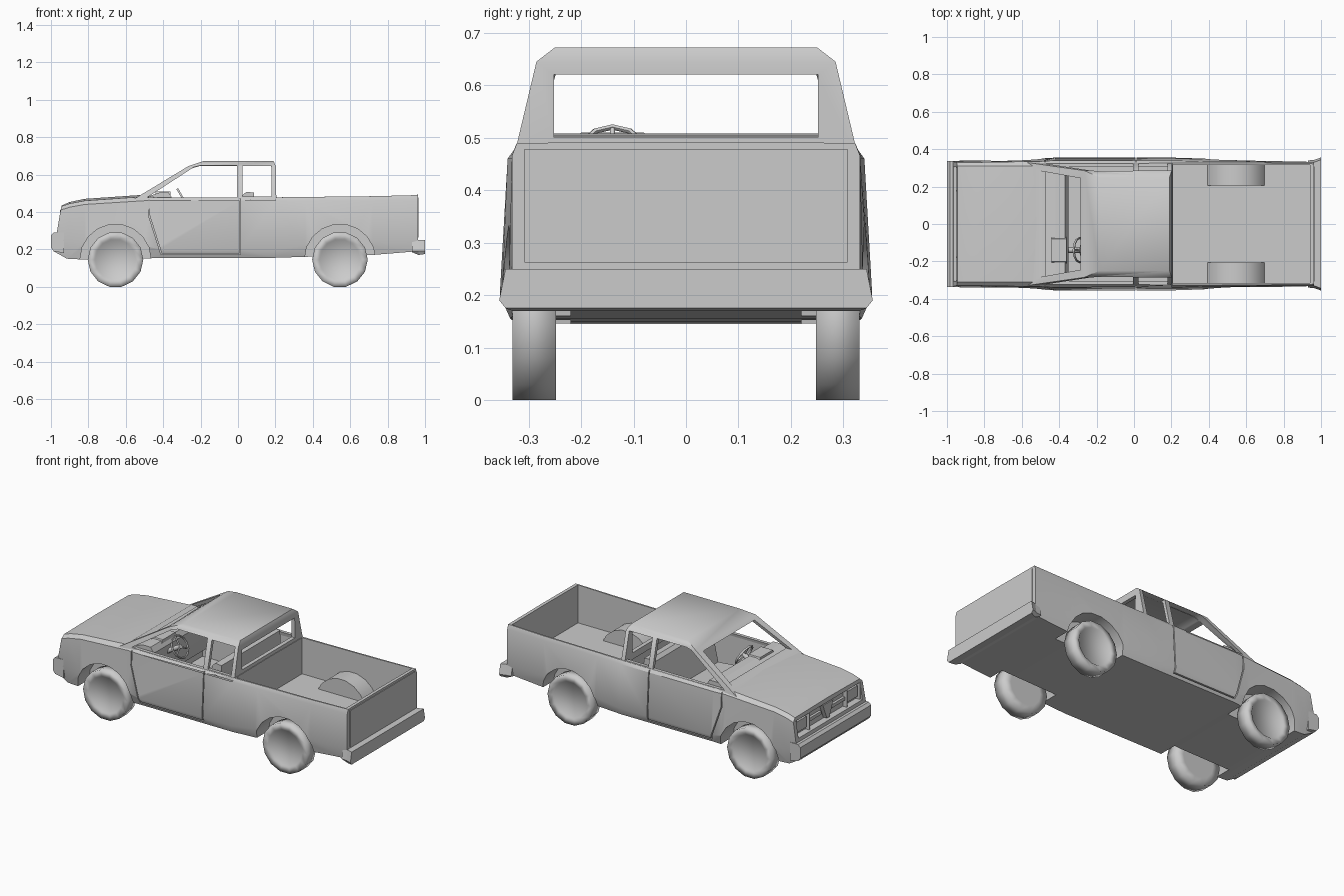
import bpy, bmesh, math
from mathutils import Vector

default = bpy.data.objects.get("Cube")
if default:
    bpy.data.objects.remove(default, do_unlink=True)

grey = bpy.data.materials.new("plain_grey")
grey.use_nodes = True
GREY = (0.6, 0.6, 0.6, 1)
grey.diffuse_color = GREY
grey.node_tree.nodes["Principled BSDF"].inputs["Base Color"].default_value = GREY


def loft(name, rings):
    """Skin a list of equal-length rings, cap both ends and face everything outward."""
    bm = bmesh.new()
    rows = [[bm.verts.new(p) for p in ring] for ring in rings]
    n = len(rows[0])
    for a, b in zip(rows, rows[1:]):
        for i in range(n):
            j = (i + 1) % n
            bm.faces.new((a[i], a[j], b[j], b[i]))
    bm.faces.new(rows[0][::-1])
    bm.faces.new(rows[-1])
    bm.normal_update()
    if bm.calc_volume(signed=True) < 0:
        bmesh.ops.reverse_faces(bm, faces=bm.faces[:])
    mesh = bpy.data.meshes.new(name)
    bm.to_mesh(mesh)
    bm.free()
    mesh.materials.append(grey)
    obj = bpy.data.objects.new(name, mesh)
    bpy.context.collection.objects.link(obj)
    return obj


def prism(name, pts, axis, a, b):
    """Extrude a flat outline along x or y."""
    if axis == "x":
        return loft(name, [[(t, p, q) for p, q in pts] for t in (a, b)])
    return loft(name, [[(p, t, q) for p, q in pts] for t in (a, b)])


def box(name, x, y, z):
    return prism(name, [(y[0], z[0]), (y[1], z[0]), (y[1], z[1]), (y[0], z[1])], "x", *x)


def combine(obj, tool, operation="DIFFERENCE"):
    """Apply a boolean and discard the tool."""
    mod = obj.modifiers.new("shape", "BOOLEAN")
    mod.operation, mod.solver, mod.object = operation, "EXACT", tool
    deps = bpy.context.evaluated_depsgraph_get()
    mesh = bpy.data.meshes.new_from_object(obj.evaluated_get(deps))
    obj.modifiers.clear()
    obj.data = mesh
    bpy.data.objects.remove(tool, do_unlink=True)


def smooth(obj, degrees=32):
    obj.data.shade_smooth()
    obj.data.set_sharp_from_angle(angle=math.radians(degrees))


def arch(cx, cz, r, base, n=9):
    """Half-round outline standing on a flat base."""
    pts = [(cx + r * math.cos(math.pi * i / n), cz + r * math.sin(math.pi * i / n))
           for i in range(n + 1)]
    return [(cx + r, base)] + pts + [(cx - r, base)]


# Lower body: x, then half width and height of sill, flank, shoulder, top; crown; lean
stations = [
    (-.945, .31, .19, .335, .26, .33, .41, .31, .43, .004, .17),
    (-.90, .32, .15, .34, .24, .33, .425, .31, .445, .008, .05),
    (-.82, .32, .145, .34, .24, .33, .44, .31, .46, .01, 0),
    (-.50, .33, .15, .35, .22, .335, .46, .31, .482, .01, 0),
    (-.42, .335, .155, .355, .20, .34, .46, .327, .476, .005, 0),
    (.20, .335, .155, .355, .20, .34, .46, .327, .478, .002, 0),
    (.36, .33, .16, .35, .22, .335, .46, .325, .48, .002, 0),
    (.72, .32, .17, .337, .25, .332, .46, .325, .484, .002, 0),
    (.962, .32, .19, .332, .25, .332, .465, .322, .49, .002, 0),
]
rings = []
for x, *v, crown, lean in stations:
    half = list(zip(v[0::2], v[1::2]))
    top = half[-1][1]
    section = half + [(0, top + crown)] + [(-w, z) for w, z in reversed(half)]
    rings.append([(x - lean * (top - z), w, z) for w, z in section])
body = loft("truck_body", rings)

# Hollow the load bed and cabin, then raise the bed's wheel boxes and open the arches
combine(body, box("bed_cut", (.208, .942), (-.315, .315), (.26, .7)))
combine(body, box("cabin_cut", (-.455, .185), (-.312, .312), (.19, .7)))
for s in (-1, 1):
    combine(body, prism("wheel_box", arch(.545, .19, .17, .18), "y", s * .205, s * .322), "UNION")
    for cx in (-.655, .545):
        combine(body, prism("arch_cut", arch(cx, .145, .19, 0), "y", s * .22, s * .45))

# Door seams
seam = [(-.475, .49), (-.475, .38), (-.41, .175), (.01, .175), (.01, .49)]
for s in (-1, 1):
    for p, q in zip(seam, seam[1:]):
        p, q = Vector(p), Vector(q)
        d = (q - p).normalized() * .003
        n = Vector((-d.y, d.x))
        combine(body, prism("seam_cut", [p - d + n, q + d + n, q + d - n, p - d - n],
                            "y", s * .331, s * .4))

# Grille recess
combine(body, box("grille_cut", (-1.1, -.925), (-.305, .305), (.31, .41)))
smooth(body)


# Cab: hollow roof and pillars with open windows
def cab_shell(name, levels):
    return loft(name, [[(a, -w, z), (b, -w, z), (b, w, z), (a, w, z)] for z, a, b, w in levels])


cab = cab_shell("cab", [(.46, -.571, .205, .329), (.645, -.265, .202, .285), (.672, -.185, .19, .25)])
combine(cab, cab_shell("cab_cut", [(.44, -.564, .18, .314), (.635, -.241, .18, .267),
                                   (.652, -.18, .175, .23)]))
combine(cab, prism("windshield_cut", [(-.285, .497), (.285, .497), (.245, .632), (-.245, .632)],
                   "x", -1, -.1))
combine(cab, box("rear_window_cut", (.1, .3), (-.252, .252), (.5, .62)))
door_window = [(-.485, .478), (-.235, .64), (-.205, .647), (-.005, .647), (-.005, .478)]
quarter_window = [(.025, .482), (.18, .482), (.18, .645), (.025, .645)]
for s in (-1, 1):
    for outline in (door_window, quarter_window):
        combine(cab, prism("side_window_cut", outline, "y", s * .245, s * .4))
smooth(cab, 40)

# Bumpers and tailgate
prism("front_bumper", [(-.93, .18), (-.985, .19), (-1, .21), (-1, .275), (-.985, .29), (-.93, .29)],
      "y", -.338, .338)
loft("rear_bumper", [[(x, -w, .19), (x, -w + .012, z), (x, w - .012, z), (x, w, .19),
                      (x, w - .012, .25), (x, -w + .012, .25)]
                     for x, w, z in ((.93, .34, .185), (.965, .343, .17), (1, .356, .175))])
box("tailgate_panel", (.955, .966), (-.308, .308), (.262, .478))

# Grille and headlights
prism("grille_divider", [(-.05, .405), (.05, .405), (.012, .315), (-.012, .315)], "x", -.95, -.92)
for s, side in ((-1, "right"), (1, "left")):
    box(side + "_headlight", (-.942, -.92), (s * .195, s * .29), (.33, .395))
    for y in (.175, .3):
        box(side + "_grille_bar", (-.952, -.92), (s * y, s * (y + .008)), (.31, .41))
    box(side + "_grille_slat", (-.94, -.92), (s * .05, s * .175), (.35, .37))

# Wheels: a turned tyre profile with a flat hub disc
SIDES = 14
tyre = [(.248, .1), (.248, .145), (.331, .145), (.328, .11), (.322, .105)]
for cx, end in ((-.655, "front"), (.545, "rear")):
    for s, side in ((-1, "right"), (1, "left")):
        rings = []
        for y, r in tyre:
            r /= math.cos(math.pi / SIDES)
            angles = [math.tau * (i + .5) / SIDES + math.pi / 2 for i in range(SIDES)]
            rings.append([(cx + r * math.cos(a), s * y, .145 + r * math.sin(a)) for a in angles])
        smooth(loft(f"{end}_{side}_wheel", rings), 100)

# Cabin interior
prism("dashboard", [(-.47, .25), (-.47, .487), (-.42, .503), (-.37, .503), (-.35, .47), (-.38, .36),
                    (-.42, .25)], "y", -.305, .305)
prism("instrument_hood", [(-.21, .49), (-.2, .51), (-.08, .51), (-.07, .49)], "x", -.44, -.362)
prism("bench_seat", [(-.2, .19), (-.21, .29), (-.19, .31), (-.02, .295), (.025, .49), (.045, .508),
                     (.085, .503), (.1, .19)], "y", -.28, .28)

# Steering wheel, spokes and column
hub = Vector((-.29, -.14, .464))
axis = Vector((math.sin(math.pi / 3), 0, math.cos(math.pi / 3)))
bpy.ops.mesh.primitive_torus_add(major_radius=.065, minor_radius=.006, major_segments=12,
                                 minor_segments=6, location=hub, rotation=(0, math.pi / 3, 0))
rim = bpy.context.object
rim.name = "steering_wheel"
rim.data.materials.append(grey)
smooth(rim, 60)


def rod(name, a, b, r):
    bpy.ops.mesh.primitive_cylinder_add(vertices=8, radius=r, depth=(b - a).length,
                                        location=(a + b) / 2)
    obj = bpy.context.object
    obj.name = name
    obj.rotation_euler = (b - a).to_track_quat("Z", "Y").to_euler()
    obj.data.materials.append(grey)
    smooth(obj, 50)


rod("steering_column", hub - axis * .1, hub + axis * .006, .014)
across = Vector((0, 1, 0))
for k in range(3):
    t = math.tau * k / 3
    spoke = across * math.sin(t) - across.cross(axis) * math.cos(t)
    rod("steering_spoke", hub, hub + spoke * .065, .005)
